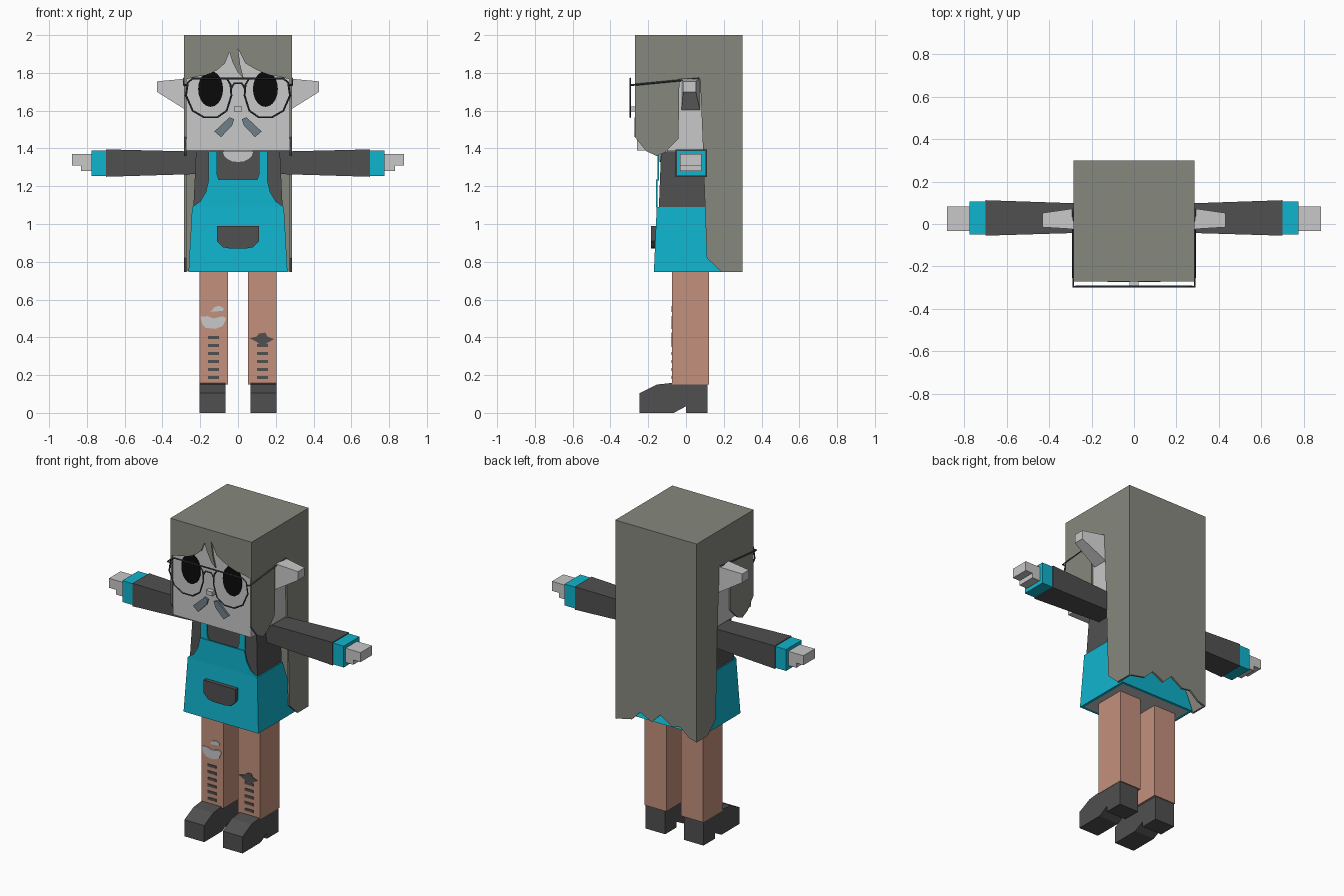
import bpy, bmesh, math
from mathutils import Vector

cube = bpy.data.objects.get("Cube")
if cube:
    bpy.data.objects.remove(cube, do_unlink=True)


def material(name, r, g, b):
    m = bpy.data.materials.new(name)
    m.use_nodes = True
    m.diffuse_color = (r, g, b, 1)
    m.node_tree.nodes["Principled BSDF"].inputs["Base Color"].default_value = (r, g, b, 1)
    return m


HAIR = material("hair_grey", .24, .25, .21)
SKIN = material("pale_skin", .58, .58, .58)
DARK = material("charcoal", .08, .08, .08)
BLUE = material("apron_cyan", .005, .46, .62)
PINK = material("trouser_salmon", .55, .28, .205)
BLACK = material("eye_black", .003, .003, .003)
SLATE = material("moustache_slate", .16, .215, .25)
WIRE = material("spectacle_wire", .045, .06, .065)


def place(axis, u, v, w):
    # u and v lie across the given axis, w along it
    return {"x": (w, u, v), "y": (u, w, v), "z": (u, v, w)}[axis]


def loft(name, axis, a, ring_a, b, ring_b, mat):
    """Solid between two outlines with the same number of points."""
    bm = bmesh.new()
    va = [bm.verts.new(place(axis, u, v, a)) for u, v in ring_a]
    vb = [bm.verts.new(place(axis, u, v, b)) for u, v in ring_b]
    bm.faces.new(va)
    bm.faces.new(vb[::-1])
    n = len(va)
    for i in range(n):
        j = (i + 1) % n
        bm.faces.new((va[j], va[i], vb[i], vb[j]))
    bmesh.ops.recalc_face_normals(bm, faces=bm.faces)
    me = bpy.data.meshes.new(name)
    bm.to_mesh(me)
    bm.free()
    me.materials.append(mat)
    ob = bpy.data.objects.new(name, me)
    bpy.context.collection.objects.link(ob)
    return ob


def prism(name, axis, pts, a, b, mat):
    return loft(name, axis, a, pts, b, pts, mat)


def rect(u0, u1, v0, v1):
    return [(u0, v0), (u1, v0), (u1, v1), (u0, v1)]


def flip(pts, s):
    return [(s * u, v) for u, v in pts]


def wire(name, pts, closed=False):
    cu = bpy.data.curves.new(name, "CURVE")
    cu.dimensions = "3D"
    cu.bevel_depth = .005
    cu.bevel_resolution = 0
    sp = cu.splines.new("POLY")
    sp.points.add(len(pts) - 1)
    for p, co in zip(sp.points, pts):
        p.co = (*co, 1)
    sp.use_cyclic_u = closed
    cu.materials.append(WIRE)
    ob = bpy.data.objects.new(name, cu)
    bpy.context.collection.objects.link(ob)


# Head, neck and neckline
prism("head", "z", rect(-.274, .274, -.26, .22), 1.39, 1.97, SKIN)
prism("neck", "z", rect(-.08, .08, -.1, .08), 1.34, 1.4, SKIN)
arc = [(.08 * math.cos(t), 1.383 + .055 * math.sin(t))
       for t in [-math.pi * i / 8 for i in range(9)]]
prism("neckline", "y", arc, -.14, -.132, SKIN)

# Hair shell: crown, jagged back, fringe, side panels
prism("hair_crown", "z", rect(-.285, .285, -.27, .3), 1.97, 2, HAIR)
jag = [(.285, .745), (.17, .77), (.11, .83), (.03, .79), (-.03, .85),
       (-.11, .8), (-.17, .81), (-.23, .76), (-.285, .745)]
prism("hair_back", "y", [(-.285, 1.98), (.285, 1.98)] + jag, .288, .3, HAIR)
fringe = [(-.285, 1.765), (-.17, 1.79), (-.11, 1.815), (-.07, 1.85), (-.045, 1.91),
          (-.03, 1.86), (0, 1.8), (.03, 1.77), (.012, 1.84), (0, 1.93), (.04, 1.85),
          (.1, 1.815), (.17, 1.79), (.285, 1.765), (.285, 1.98), (-.285, 1.98)]
prism("hair_fringe", "y", fringe, -.27, -.26, HAIR)
side = [(-.27, 1.98), (-.27, 1.46), (-.21, 1.385), (-.155, 1.36), (-.11, 1.38),
        (-.04, 1.45), (-.035, 1.77), (.075, 1.77), (.09, 1.4), (.11, .82),
        (.19, .745), (.3, .745), (.3, 1.98)]

# Eyes, nose
eye = [(.145 + .066 * math.cos(math.tau * i / 20), 1.715 + .095 * math.sin(math.tau * i / 20))
       for i in range(20)]
prism("nose", "y", rect(-.022, .022, 1.595, 1.622), -.29, -.26, SKIN)
tache = [(.045, 1.565), (.02, 1.555), (.032, 1.52), (.09, 1.46), (.125, 1.49)]

# Spectacles
FRONT = -.295
lens = [(.04, 1.74), (.035, 1.68), (.06, 1.6), (.11, 1.565), (.18, 1.565),
        (.24, 1.6), (.275, 1.68), (.265, 1.75), (.24, 1.77), (.06, 1.77)]
wire("spectacle_bridge", [(-.038, FRONT, 1.715), (-.02, FRONT, 1.745),
                          (.02, FRONT, 1.745), (.038, FRONT, 1.715)])
wire("spectacle_brow_bar", [(-.24, FRONT, 1.77), (.24, FRONT, 1.77)])

# Torso, skirt and apron
loft("torso", "z", 1.05, rect(-.238, .238, -.145, .1),
     1.385, rect(-.222, .222, -.132, .1), DARK)
skirt = loft("skirt", "z", .745, rect(-.262, .262, -.17, .21),
             1.09, rect(-.243, .243, -.155, .1), BLUE)
skirt.data.materials.append(SKIN)
bm = bmesh.new()
bm.from_mesh(skirt.data)
under = min(bm.faces, key=lambda f: f.calc_center_median().z)
bmesh.ops.inset_individual(bm, faces=[under], thickness=.025)
under.material_index = 1
bm.to_mesh(skirt.data)
bm.free()
half = [(.243, 1.09), (.2, 1.12), (.17, 1.17), (.155, 1.235)]
prism("apron_bib", "y", half + flip(half[::-1], -1), -.158, -.15, BLUE)
pocket = [(.112, .99), (.112, .91), (.08, .877), (.04, .87)]
prism("apron_pocket", "y", pocket + flip(pocket[::-1], -1), -.185, -.155, DARK)

shoe = [(-.245, 0), (-.245, .105), (-.155, .15), (-.08, .158), (.115, .158),
        (.115, 0), (0, 0), (0, .035), (-.065, 0)]
strap = [(.155, 1.23), (.155, 1.385), (.112, 1.385), (.112, 1.265), (.1, 1.23)]

# Everything paired
for s, tag in ((1, "left_"), (-1, "right_")):
    prism(tag + "hair_side", "x", side, s * .273, s * .285, HAIR)
    prism(tag + "eye", "y", flip(eye, s), -.266, -.259, BLACK)
    prism(tag + "moustache", "y", flip(tache, s), -.272, -.259, SLATE)
    loft(tag + "ear", "x", s * .27, rect(-.025, .075, 1.6, 1.77),
         s * .43, rect(-.015, .052, 1.7, 1.755), SKIN)
    wire(tag + "spectacle_rim", [(s * x, FRONT, z) for x, z in lens], True)
    wire(tag + "spectacle_temple", [(s * .268, FRONT, 1.735), (s * .287, FRONT, 1.735),
                                    (s * .287, .07, 1.77)])
    prism(tag + "apron_strap", "y", flip(strap, s), -.152, -.144, BLUE)
    loft(tag + "sleeve", "x", s * .2, rect(-.04, .095, 1.265, 1.383),
         s * .7, rect(-.055, .112, 1.25, 1.395), DARK)
    prism(tag + "cuff", "x", rect(-.05, .107, 1.255, 1.39), s * .7, s * .775, BLUE)
    prism(tag + "fingers", "x", rect(-.032, .083, 1.31, 1.37), s * .77, s * .88, SKIN)
    prism(tag + "thumb", "x", rect(-.032, .083, 1.28, 1.312), s * .77, s * .83, SKIN)
    prism(tag + "leg", "z", rect(*sorted((s * .052, s * .205)), -.073, .122), .15, .8, PINK)
    prism(tag + "shoe", "x", shoe, s * .065, s * .203, DARK)
    # Stitched slits down the shin
    for i in range(6 if s < 0 else 5):
        z = .18 + .042 * i
        x0, x1 = sorted((s * .1, s * .16))
        prism(tag + "shin_slit", "y", rect(x0, x1, z, z + .016), -.077, -.07, DARK)

# Torn knees
tear = [(-.2, .51), (-.19, .47), (-.17, .45), (-.12, .445), (-.08, .46),
        (-.062, .5), (-.08, .512), (-.13, .5), (-.16, .512)]
prism("right_knee_tear", "y", tear, -.077, -.07, SKIN)
nick = [(-.145, .535), (-.08, .54), (-.075, .555), (-.1, .567), (-.125, .56)]
prism("right_small_tear", "y", nick, -.077, -.07, SKIN)
patch = [(.06, .395), (.1, .375), (.13, .35), (.155, .37), (.19, .39),
         (.155, .405), (.145, .425), (.11, .42), (.1, .405)]
prism("left_knee_patch", "y", patch, -.078, -.07, DARK)
